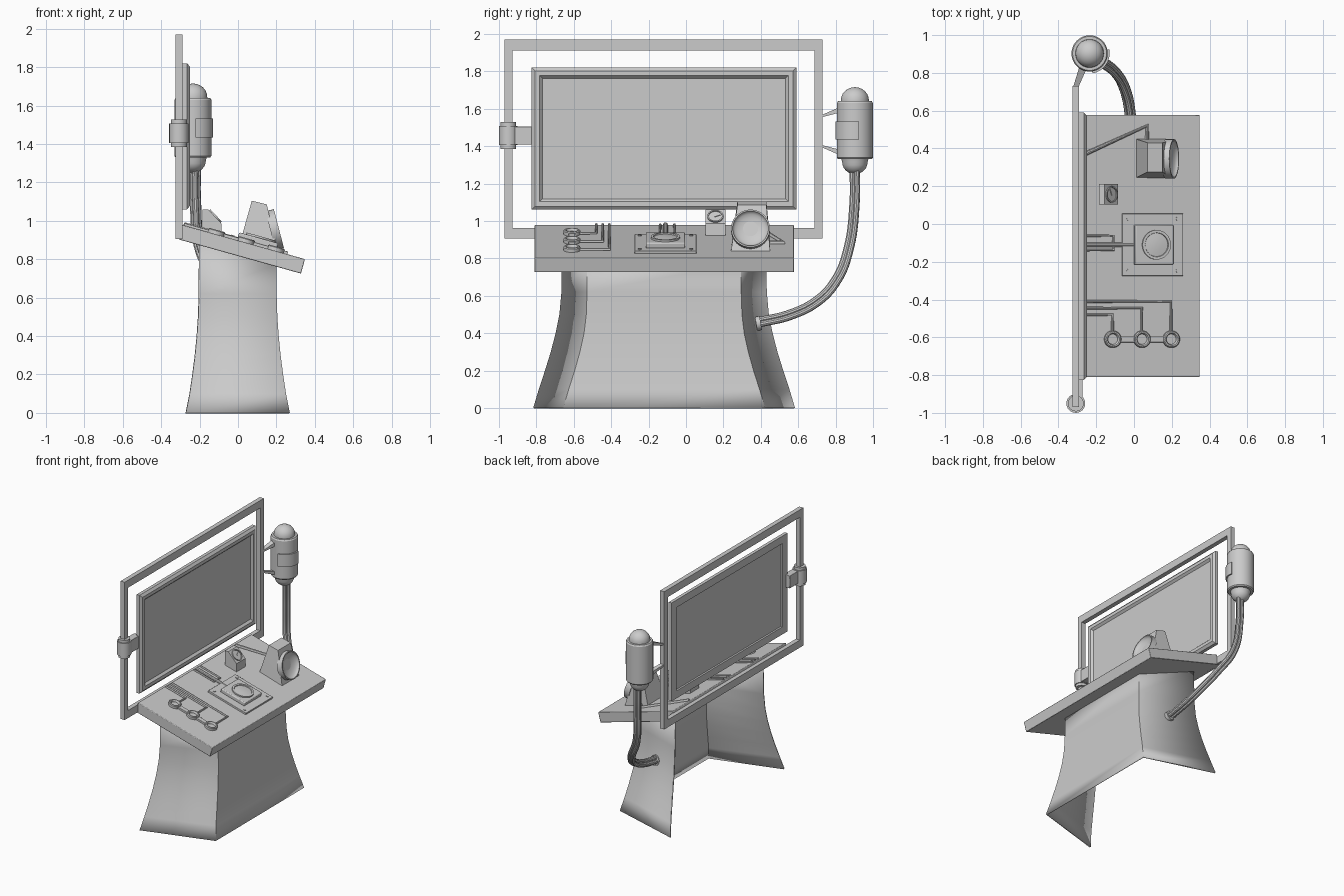
import bpy, bmesh, math
from mathutils import Matrix, Vector

if "Cube" in bpy.data.objects:
    bpy.data.objects.remove(bpy.data.objects["Cube"])

CY = -0.117                      # centre line of desk, screen and pedestal
SLOPE = math.radians(15.6)
DESK = Matrix.Translation((0, 0, 0.898)) @ Matrix.Rotation(SLOPE, 4, 'Y')


def finish(name, bm, bevel=0):
    bmesh.ops.recalc_face_normals(bm, faces=bm.faces)
    me = bpy.data.meshes.new(name)
    bm.to_mesh(me)
    bm.free()
    ob = bpy.data.objects.new(name, me)
    bpy.context.collection.objects.link(ob)
    if bevel:
        m = ob.modifiers.new("bevel", 'BEVEL')
        m.width, m.segments = bevel, 2
    return ob


def box(name, lo, hi, mat=Matrix(), bevel=0):
    bm = bmesh.new()
    lo, hi = Vector(lo), Vector(hi)
    bmesh.ops.create_cube(bm, size=1)
    for v in bm.verts:
        v.co = mat @ Vector([(lo[i] + hi[i]) / 2 + v.co[i] * (hi[i] - lo[i]) for i in range(3)])
    return finish(name, bm, bevel)


def hull(name, pts, bevel=0):
    bm = bmesh.new()
    for p in pts:
        bm.verts.new(p)
    bmesh.ops.convex_hull(bm, input=bm.verts)
    bmesh.ops.dissolve_limit(bm, angle_limit=0.01, verts=bm.verts, edges=bm.edges)
    return finish(name, bm, bevel)


def lathe(name, prof, mat, seg=32, start=0, sweep=360, closed=False):
    """Turn (radius, height) points around local z."""
    bm = bmesh.new()
    full = sweep == 360
    rows = []
    for i in range(seg if full else seg + 1):
        a = math.radians(start + sweep * i / seg)
        rows.append([bm.verts.new(mat @ Vector((r * math.cos(a), r * math.sin(a), h))) for r, h in prof])
    n = len(prof)
    for i in range(seg):
        p, q = rows[i], rows[(i + 1) % len(rows)]
        for j in range(n if closed else n - 1):
            k = (j + 1) % n
            bm.faces.new((p[j], p[k], q[k], q[j]))
    if not full:
        bm.faces.new(rows[0])
        bm.faces.new(rows[-1])
    bmesh.ops.remove_doubles(bm, verts=bm.verts, dist=1e-5)
    return finish(name, bm)


def rect_ring(name, y0, y1, z0, z1, prof):
    """Sweep (inset_y, inset_z, x) section round a rectangle."""
    bm = bmesh.new()
    loops = [[bm.verts.new((x, y, z)) for y, z in
              ((y0 + a, z0 + b), (y1 - a, z0 + b), (y1 - a, z1 - b), (y0 + a, z1 - b))]
             for a, b, x in prof]
    for p, q in zip(loops, loops[1:] + loops[:1]):
        for i in range(4):
            j = (i + 1) % 4
            bm.faces.new((p[i], p[j], q[j], q[i]))
    return finish(name, bm)


def tube(name, pts, r, smooth=False):
    cu = bpy.data.curves.new(name, 'CURVE')
    cu.dimensions, cu.bevel_depth, cu.bevel_resolution, cu.use_fill_caps = '3D', r, 3, True
    if smooth:
        sp = cu.splines.new('BEZIER')
        sp.bezier_points.add(len(pts) - 1)
        for b, p in zip(sp.bezier_points, pts):
            b.co, b.handle_left_type, b.handle_right_type = p, 'AUTO', 'AUTO'
    else:
        sp = cu.splines.new('POLY')
        sp.points.add(len(pts) - 1)
        for b, p in zip(sp.points, pts):
            b.co = (*p, 1)
    ob = bpy.data.objects.new(name, cu)
    bpy.context.collection.objects.link(ob)
    me = bpy.data.meshes.new_from_object(ob.evaluated_get(bpy.context.evaluated_depsgraph_get()))
    bpy.data.objects.remove(ob)
    out = bpy.data.objects.new(name, me)
    bpy.context.collection.objects.link(out)
    return out


def on_desk(x, y, h=0):          # desk-surface point from top-view position
    return DESK @ Vector((x / math.cos(SLOPE), y, h))


def at_desk(x, y, h=0):
    return DESK @ Matrix.Translation((x / math.cos(SLOPE), y, h))


def desk_cable(name, pts, r=0.008):
    return tube(name, [on_desk(x, y, 0.004) for x, y in pts], r)


# Flared pedestal shell, open at the back
bm = bmesh.new()
levels = [(0, .27, .70, .54), (.1, .25, .67, .51), (.2, .235, .637, .478), (.3, .222, .606, .45),
          (.4, .212, .58, .428), (.5, .205, .56, .416), (.62, .201, .549, .412), (None, .2, .545, .412)]
rows = []
for z, x, back, front in levels:
    rows.append([bm.verts.new((sx * x, CY + w, z if z is not None else 0.83 - 0.28 * sx * x))
                 for sx, w in ((-1, -back), (1, -front), (1, front), (-1, back))])
for p, q in zip(rows, rows[1:]):
    for i in range(3):
        bm.faces.new((p[i], p[i + 1], q[i + 1], q[i]))
ped = finish("pedestal", bm)
if ped.data.polygons[1].normal.x < 0:
    ped.data.flip_normals()
sol = ped.modifiers.new("thickness", 'SOLIDIFY')
sol.thickness, sol.offset = 0.012, -1

# Sloped desk slab
box("desk_top", (-.30, -.81, -.078), (.362, .578, 0), DESK, 0.004)

# Outer tube frame and screen
rect_ring("outer_frame", -.97, .73, .905, 1.97,
          [(0, 0, -.325), (0, 0, -.29), (.043, .058, -.29), (.043, .058, -.325)])
rect_ring("screen_bezel", -.825, .59, 1.06, 1.82,
          [(0, 0, -.29), (0, 0, -.265), (.018, .018, -.25), (.043, .043, -.25), (.058, .058, -.266), (.058, .058, -.29)])
box("screen_panel", (-.276, -.77, 1.115), (-.266, .535, 1.765))

# Hinge clamp on the left post
lathe("frame_clamp", [(0, 1.385), (.042, 1.385), (.042, 1.405), (.05, 1.405), (.05, 1.508), (.042, 1.508), (.042, 1.528), (0, 1.528)],
      Matrix.Translation((-.308, -.95, 0)), 24)
box("clamp_arm", (-.325, -.92, 1.408), (-.272, -.805, 1.505), bevel=0.003)

# Canister with domes, cover plate and brackets
can = Matrix.Translation((-.235, .903, 0))
dome = lambda r, h, zc: [(r * math.cos(math.radians(a)), zc + h * math.sin(math.radians(a))) for a in range(0, 91, 15)]
lathe("canister", dome(.068, -.065, 1.315)[::-1] + [(.072, 1.33), (.09, 1.33), (.096, 1.338), (.096, 1.63), (.09, 1.64), (.075, 1.64)]
      + dome(.075, .07, 1.645), can, 40)
lathe("canister_cover", [(.09, 1.435), (.106, 1.435), (.106, 1.532), (.09, 1.532)], can, 14, -82, 94, True)
for name, z0, z1 in (("upper_bracket", 1.56, 1.60), ("lower_bracket", 1.40, 1.36)):
    hull(name, [(x, y, z) for y, zc, w, h in ((.725, z0, .014, .006), (.84, z1, .022, .016))
                for x in ((-.308 if y < .8 else -.265) - w, (-.308 if y < .8 else -.265) + w)
                for z in (zc - h, zc + h)])

# Bundled hose from canister down to the pedestal
path = [Vector(p) for p in ((-.222, .905, 1.30), (-.222, .905, 1.1), (-.195, .873, .85), (-.10, .80, .67),
                            (-.045, .70, .565), (-.018, .56, .495), (-.01, .38, .452))]
for k in range(3):
    ang = math.radians(90 + 120 * k)
    pts = []
    for i, p in enumerate(path):
        t = (path[min(i + 1, 6)] - path[max(i - 1, 0)]).normalized()
        a = (Vector((1, 0, 0)) - t * t.x).normalized()
        pts.append(p + (a * math.cos(ang) + t.cross(a) * math.sin(ang)) * .016)
    tube(f"hose_{k + 1}", pts, .016, True)
lathe("hose_collar", [(0, 0), (.038, 0), (.038, .025), (0, .025)],
      Matrix.Translation((-.01, .375, .45)) @ Matrix.Rotation(math.radians(-80), 4, 'X'), 24)

# Central control: plate, bolts, raised pad and round button
mid = at_desk(.097, -.11)
box("control_plate", (-.168, -.165, -.005), (.166, .165, .014), mid, 0.002)
box("control_pad", (-.106, -.105, .01), (.106, .105, .042), mid, 0.006)
lathe("control_button", [(.078, .038), (.078, .052), (.064, .052), (.062, .046), (.03, .05), (0, .051)],
      mid @ Matrix.Translation((.01, 0, 0)), 36)
for sx in (-1, 1):
    for sy in (-1, 1):
        lathe("plate_bolt", [(.01, .01), (.01, .019), (0, .019)], mid @ Matrix.Translation((.135 * sx, .138 * sy, 0)), 10)
desk_cable("control_cable_main", [(0, -.11), (-.28, -.11)], .013)
for s in (-1, 1):
    desk_cable("control_cable_side", [(-.11, -.1), (-.11, -.1 + .038 * s), (-.28, -.1 + .038 * s)], .007)

# Row of three ring knobs with angled cables
for x, y in ((-.115, -.48), (.04, -.445), (.195, -.41)):
    lathe("knob_ring", [(.045, -.003), (.045, .018), (.04, .023), (.033, .023), (.029, .018), (.027, .008), (0, .008)], at_desk(x, -.61), 28)
    desk_cable("knob_cable", [(x, -.57), (x, y), (-.28, y)])
for x in (-.0375, .1175):
    box("knob_link", (-.042, -.017, -.003), (.042, .017, .014), at_desk(x, -.61), 0.002)

# Small wedge gauge with dial and needle
hull("gauge_box", [(x, y, z) for y in (.103, .212) for x, z in
                   ((-.185, .94), (-.185, 1.06), (-.155, 1.06), (-.085, .985), (-.085, .915))])
face = Matrix.Translation((-.12, .157, 1.0225)) @ Matrix.Rotation(math.radians(47), 4, 'Y')
lathe("gauge_dial", [(.043, -.003), (.043, .008), (.036, .008), (.036, .002), (0, .002)], face, 28)
box("gauge_needle", (-.003, -.004, .001), (.003, .028, .006), face @ Matrix.Rotation(.4, 4, 'Z'))

# Tapered scope housing with a dished front
hull("scope_housing", [(.01, .245, .885), (.01, .45, .885), (.21, .24, .83), (.21, .45, .83),
                       (.072, .275, 1.105), (.072, .43, 1.105), (.15, .275, 1.085), (.15, .43, 1.085)])
bowl = [(.096 * math.sin(math.radians(a)), .04 - .036 * math.cos(math.radians(a))) for a in range(90, -1, -15)]
lathe("scope_dish", [(0, -.005), (.104, -.005), (.104, .04)] + bowl,
      Matrix.Translation((.174, .345, .95)) @ Matrix.Rotation(math.radians(75.4), 4, 'Y'), 40)
desk_cable("scope_cable", [(.068, .43), (.068, .52), (-.28, .362)], .012)

# Smooth the rounded parts, keep hard edges
bpy.ops.object.select_all(action='SELECT')
bpy.context.view_layer.objects.active = ped
bpy.ops.object.shade_smooth_by_angle(angle=math.radians(30))
